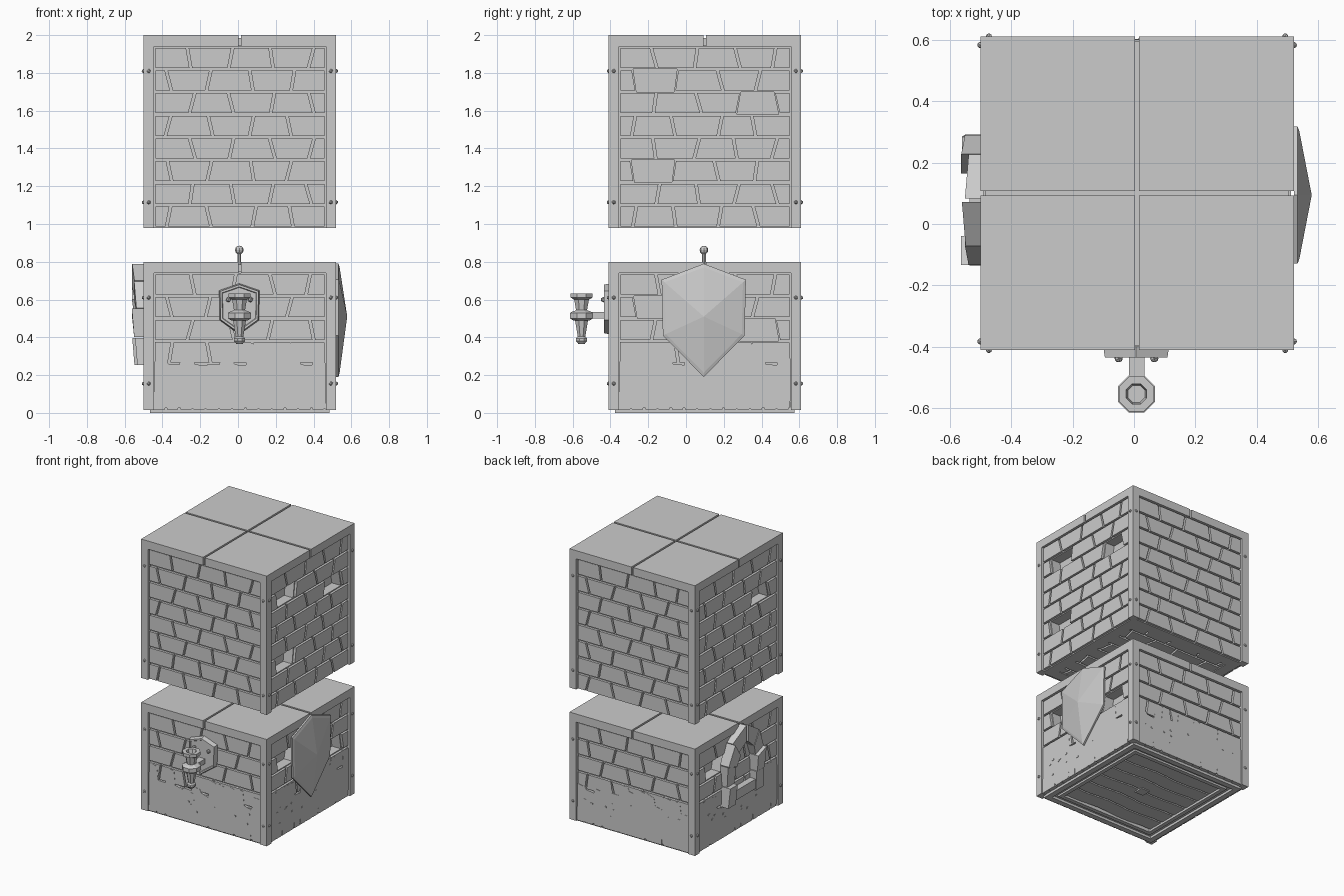
import bpy, bmesh, math, random
from mathutils import Matrix, Vector

if "Cube" in bpy.data.objects:
    bpy.data.objects.remove(bpy.data.objects["Cube"])

random.seed(4)
stone = bpy.data.materials.new("plain grey stone")
stone.diffuse_color = (0.6, 0.6, 0.6, 1)
stone.use_nodes = True
stone.node_tree.nodes["Principled BSDF"].inputs["Base Color"].default_value = stone.diffuse_color
CX, CY, H = 0.01, 0.10, 0.51          # block centre and half width


def side(k):
    """Matrix from (u right, v up, w outwards) to side k: front, right, back, left."""
    return (Matrix.Translation((CX, CY, 0)) @ Matrix.Rotation(k * math.pi / 2, 4, 'Z')
            @ Matrix.Rotation(math.pi / 2, 4, 'X'))


FLAT = Matrix.Translation((CX, CY, 0))


def loft(bm, rings, M):
    """Skin a list of equal-length 3D rings and cap both ends."""
    vs = [[bm.verts.new(M @ Vector(p)) for p in r] for r in rings]
    n = len(rings[0])
    for a, b in zip(vs, vs[1:]):
        for i in range(n):
            bm.faces.new((a[i], a[(i + 1) % n], b[(i + 1) % n], b[i]))
    bm.faces.new(vs[0][::-1])
    bm.faces.new(vs[-1])


def prism(bm, poly, w0, w1, M):
    loft(bm, [[(x, y, w) for x, y in poly] for w in (w0, w1)], M)


def rect(x0, x1, y0, y1):
    return [(x0, y0), (x1, y0), (x1, y1), (x0, y1)]


def box(bm, x0, x1, y0, y1, z0, z1, M=FLAT):
    prism(bm, rect(x0, x1, y0, y1), z0, z1, M)


def lathe(bm, prof, x, y, n=8):
    """Turn (radius, z) points around a vertical axis."""
    loft(bm, [[(x + r * math.cos((i + .5) * math.tau / n), y + r * math.sin((i + .5) * math.tau / n), z)
               for i in range(n)] for r, z in prof], Matrix())


def ball(bm, pos, r):
    bmesh.ops.create_icosphere(bm, subdivisions=1, radius=r, matrix=Matrix.Translation(pos))


def finish(bm, name):
    bmesh.ops.recalc_face_normals(bm, faces=bm.faces[:])
    me = bpy.data.meshes.new(name)
    bm.to_mesh(me)
    bm.free()
    me.materials.append(stone)
    ob = bpy.data.objects.new(name, me)
    bpy.context.collection.objects.link(ob)


def bricks(bm, M, top, rows, pitch, missing=(), front=0.50):
    """Courses of slanted bricks over a mortar bed; missing bricks leave deep holes."""
    for r in range(rows):
        cuts = (-.26, -.04, .17, .37) if r % 2 == 0 else (-.37, -.16, .07, .27)
        edges = [(-.455, 0)]
        for i, c in enumerate(cuts):
            slant = (.012 if (i + r // 2) % 2 else -.012) * random.uniform(.6, 1.3)
            edges.append((c + random.uniform(-.012, .012), slant))
        edges.append((.455, 0))
        z1, z0 = top - r * pitch, top - (r + 1) * pitch
        for i, ((a, sa), (b, sb)) in enumerate(zip(edges, edges[1:])):
            if (r, i) in missing:
                continue
            g = .007
            prism(bm, [(a - sa, z0), (b - sb, z0), (b + sb, z1), (a + sa, z1)], .40, front - .018, M)
            prism(bm, [(a - sa + g, z0 + g), (b - sb - g, z0 + g), (b + sb - g, z1 - g),
                       (a + sa + g, z1 - g)], .41, front, M)


# frames, top slabs, cores and brick walls of both blocks
blocks = {
    "upper": (.98, 2.0, 8, {1: {(1, 1), (2, 3), (5, 1)}, 3: {(2, 3)}}, (1.115, 1.81)),
    "lower": (.015, .80, 6, {1: {(1, 1), (2, 3)}, 3: {(1, 1)}}, (.155, .61)),
}
for name, (z0, z1, rows, holes, rivet_z) in blocks.items():
    bm = bmesh.new()
    for sx in (-1, 1):
        for sy in (-1, 1):
            x0, x1 = sorted((sx * .455, sx * H))
            y0, y1 = sorted((sy * .455, sy * H))
            box(bm, x0, x1, y0, y1, z0, z1 - .06)
    finish(bm, name + "_corner_posts")

    bm = bmesh.new()
    for sx in (-1, 1):
        for sy in (-1, 1):
            x0, x1 = sorted((sx * .007, sx * H))
            y0, y1 = sorted((sy * .007, sy * H))
            box(bm, x0, x1, y0, y1, z1 - .06, z1)
    finish(bm, name + "_top_slabs")

    bm = bmesh.new()
    box(bm, -.41, .41, -.41, .41, z0 + .03, z1 - .05)
    box(bm, -.495, .495, -.495, .495, z1 - .055, z1 - .015)
    finish(bm, name + "_core")

    for k, word in enumerate(("front", "right", "back", "left")):
        bm = bmesh.new()
        bricks(bm, side(k), z1 - .06, rows, .12, holes.get(k, ()))
        finish(bm, f"{name}_{word}_bricks")

    bm = bmesh.new()
    for k in range(4):
        for u in (-.482, .482):
            for z in rivet_z:
                ball(bm, side(k) @ Vector((u, z, H)), .011)
    finish(bm, name + "_rivets")

# brick underside of the upper block
bm = bmesh.new()
bricks(bm, Matrix.Translation((CX, CY, 1.49)) @ Matrix.Rotation(math.pi, 4, 'X'),
       .455, 8, .11375, front=.505)
finish(bm, "upper_underside_bricks")

# ragged plaster over the lower courses, with small chips
bm = bmesh.new()
for k in range(4):
    M = side(k)
    steps = [-.455 + i * .91 / 13 for i in range(14)]
    upper, lower = [], []
    for a, b in zip(steps, steps[1:]):
        h = random.choice((.375, .365, .375, .34, .29, .26))
        upper += [(a + .006, h), (b - .004, h - random.uniform(0, .02))]
        notch = random.choice((0, 0, .04))
        lower += [(a, .018), (b - .012, .018), (b - .011, .02 + notch), (b - .002, .02 + notch)]
    prism(bm, lower + [(.455, .018)] + upper[::-1], .45, .5015, M)
    for i in range(9):
        u, v = random.uniform(-.4, .4), random.uniform(.10, .25)
        box(bm, u, u + .016, v, v + .011, .49, .504, M)
finish(bm, "plaster")

# stepped base with plank floor
bm = bmesh.new()
for outer, inner, a, b in ((.475, .435, 0, .03), (.435, .405, .018, .035), (.405, .375, .004, .04)):
    for k in range(4):
        M = FLAT @ Matrix.Rotation(k * math.pi / 2, 4, 'Z')
        prism(bm, [(-outer, -outer), (outer, -outer), (inner, -inner), (-inner, -inner)], a, b, M)
finish(bm, "base_rings")
bm = bmesh.new()
for i in range(6):
    y = -.375 + i * .125
    xs = [-.375 + j * .75 / 8 for j in range(9)]
    wave = [.008 * math.sin(j * 1.4 + 1) for j in range(9)]
    prism(bm, [(x, y + .005 + w) for x, w in zip(xs, wave)]
          + [(x, y + .118 + w) for x, w in zip(xs, wave)][::-1], .02, .046, FLAT)
box(bm, -.035, .035, -.035, .035, .012, .046)
finish(bm, "base_planks")

# ball finial between the blocks
bm = bmesh.new()
lathe(bm, [(.011, .74), (.011, .85)], CX - .003, CY - .005)
bmesh.ops.create_uvsphere(bm, u_segments=8, v_segments=6, radius=.023,
                          matrix=Matrix.Translation((CX - .003, CY - .005, .862)))
finish(bm, "finial")


def crest(cu, w, top, shoulder, waist, tip, s, mid):
    """Six-sided shield outline, scaled by s towards mid height."""
    pts = [(0, tip), (w * .97, waist), (w, shoulder), (0, top), (-w, shoulder), (-w * .97, waist)]
    return [(cu + x * s, mid + (z - mid) * s) for x, z in pts]


# faceted shield on the right side
bm = bmesh.new()
rings = []
for s, w in ((1, .51), (1, .522), (.93, .528), (.004, .568)):
    rings.append([(u, v, w) for u, v in crest(-.006, .223, .79, .705, .41, .19, s, .51)])
loft(bm, rings, side(1))
finish(bm, "shield")

# torch bracket: wall plate, rivets, arm, octagonal collar
bm = bmesh.new()
for s, w0, w1 in ((1, .50, .535),):
    loft(bm, [[(u, v, w) for u, v in crest(-.003, .107, .685, .648, .49, .415, q, .56)]
              for q, w in ((1, .50), (.95, .535), (.86, .535), (.83, .529))], side(0))
for u in (-.06, .056):
    ball(bm, side(0) @ Vector((u, .60, .537)), .015)
box(bm, -.026, .024, .50, .535, .525, .625, side(0))
lathe(bm, [(.045, .488), (.065, .5), (.065, .53), (.045, .54)], .008, -.553)
finish(bm, "torch_bracket")

# torch with hollow bowl
bm = bmesh.new()
lathe(bm, [(.018, .365), (.031, .38), (.031, .395), (.022, .405), (.038, .495), (.04, .54), (.032, .545),
           (.042, .6), (.062, .61), (.062, .633), (.036, .633), (.03, .605)], .008, -.553)
finish(bm, "torch")

# pointed stone arch and sill on the left side
bm = bmesh.new()
outer = [(.215, .25), (.207, .40), (.213, .555), (.15, .70), (.004, .79)]
inner = [(.125, .25), (.12, .40), (.115, .52), (.085, .60), (.004, .665)]
depth = (.57, .555, .572, .56)
for sgn in (-1, 1):
    for i in range(4):
        d = depth[(i + (sgn > 0)) % 4]
        quad = [outer[i], outer[i + 1], inner[i + 1], inner[i]]
        c = [sum(p[j] for p in quad) / 4 for j in (0, 1)]
        quad = [(.022 + sgn * (c[0] + (x - c[0]) * .97), c[1] + (z - c[1]) * .97) for x, z in quad]
        loft(bm, [[(u, v, .49) for u, v in quad],
                  [(u, v, d - .012 * (j in (0, 3))) for j, (u, v) in enumerate(quad)]], side(3))
box(bm, -.10, .144, .27, .34, .49, .545, side(3))
finish(bm, "window_arch")
